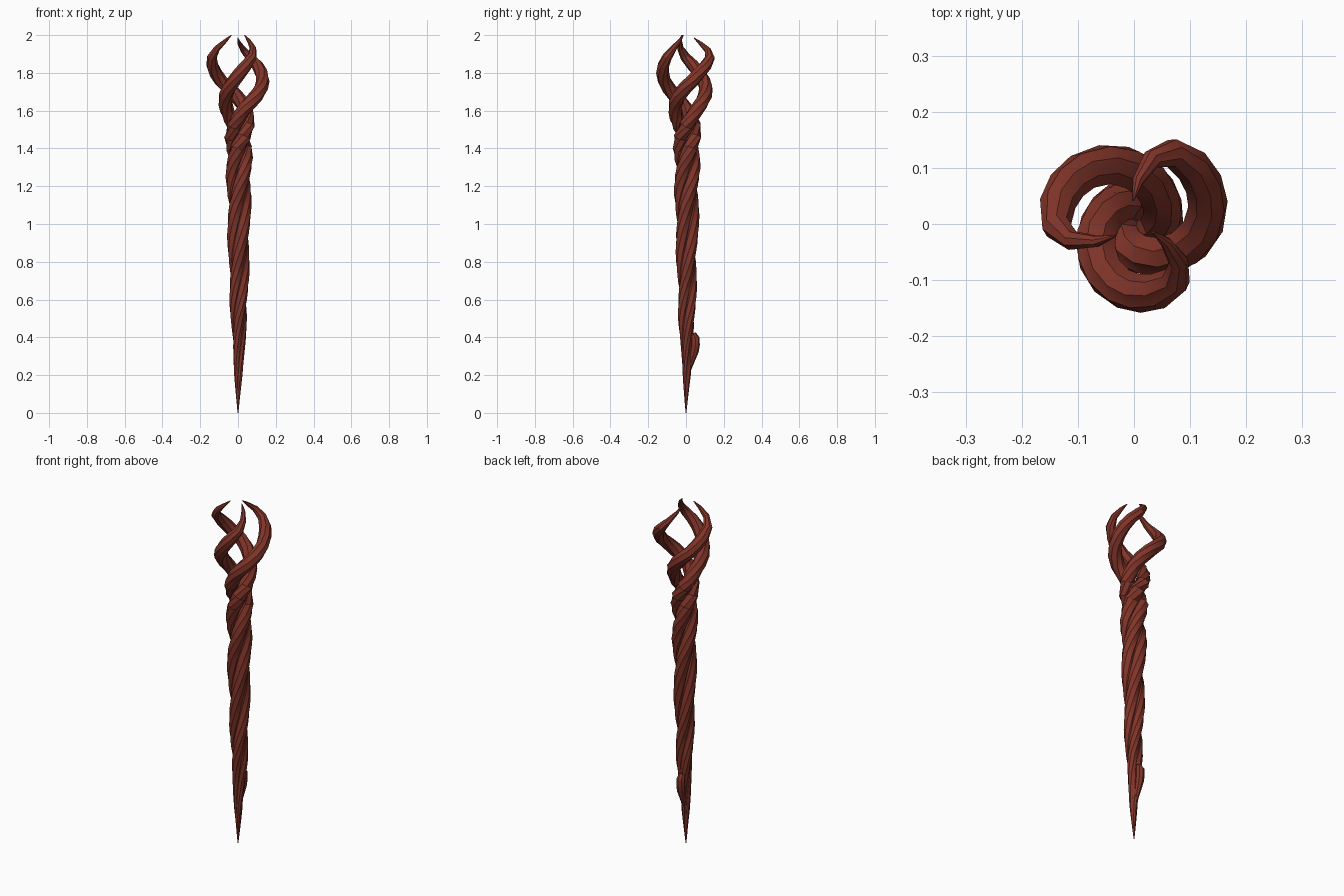
import bpy, bmesh
from math import sin, cos, pi, radians
from mathutils import Vector

if "Cube" in bpy.data.objects:
    bpy.data.objects.remove(bpy.data.objects["Cube"])

bark = bpy.data.materials.new("red_bark")
bark.diffuse_color = (0.22, 0.035, 0.022, 1)
bark.use_nodes = True
bark.node_tree.nodes["Principled BSDF"].inputs["Base Color"].default_value = bark.diffuse_color

SIDES = 16
RIB = (1.05, 0.96, 1.04, 0.98, 1.06, 0.93, 1.03, 0.95)   # grooved bark cross-section

# height, twist angle, distance from axis, strand radius
PROFILE = [
    (0.00, -540, .000, .002), (0.20, -520, .009, .014), (0.35, -490, .013, .020),
    (0.50, -450, .020, .026), (0.75, -358, .024, .031), (0.95, -293, .028, .034),
    (1.10, -245, .030, .036), (1.20, -203, .032, .036), (1.30, -155, .034, .037),
    (1.40, -98, .036, .038), (1.46, -53, .039, .038), (1.52, -2, .045, .037),
    (1.56, 28, .052, .036), (1.60, 52, .063, .036), (1.64, 76, .080, .036),
    (1.68, 98, .098, .036), (1.72, 117, .115, .035), (1.76, 135, .128, .034),
    (1.80, 150, .135, .033), (1.84, 165, .138, .031), (1.885, 182, .135, .025),
    (1.93, 195, .112, .017), (1.97, 205, .072, .010), (2.00, 212, .040, .002),
]


def sweep(name, points, radii, outward):
    """Ribbed tube through points; outward gives the section's reference direction."""
    bm = bmesh.new()
    rings = []
    n = len(points)
    for i, p in enumerate(points):
        t = (points[min(i + 1, n - 1)] - points[max(i - 1, 0)]).normalized()
        u = (outward[i] - t * outward[i].dot(t)).normalized()
        v = t.cross(u)
        ring = []
        for k in range(SIDES):
            a = 2 * pi * k / SIDES
            r = radii[i] * RIB[k % len(RIB)]
            ring.append(bm.verts.new(p + u * (r * cos(a)) + v * (r * sin(a))))
        rings.append(ring)
    for a, b in zip(rings, rings[1:]):
        for k in range(SIDES):
            j = (k + 1) % SIDES
            bm.faces.new((a[k], a[j], b[j], b[k]))
    bm.faces.new(rings[0][::-1])
    bm.faces.new(rings[-1])
    bmesh.ops.recalc_face_normals(bm, faces=bm.faces)
    me = bpy.data.meshes.new(name)
    bm.to_mesh(me)
    bm.free()
    me.materials.append(bark)
    ob = bpy.data.objects.new(name, me)
    bpy.context.collection.objects.link(ob)
    bpy.context.view_layer.objects.active = ob
    ob.select_set(True)
    bpy.ops.object.shade_smooth_by_angle(angle=radians(30))
    ob.select_set(False)
    return ob


# Fill long gaps in the profile so the twist stays even
samples = []
for a, b in zip(PROFILE, PROFILE[1:]):
    steps = max(1, round((b[0] - a[0]) / 0.05))
    for s in range(steps):
        samples.append([x + (y - x) * s / steps for x, y in zip(a, b)])
samples.append(PROFILE[-1])

# Three twisted strands, opening into claws at the top
for label, phase, drop, spread in (("left", 0, 0, 1.02), ("right", -120, .015, 1.06),
                                   ("front", -235, 0, .92)):
    pts, rad, out = [], [], []
    for z, ang, dist, r in samples:
        d = Vector((cos(radians(ang + phase)), sin(radians(ang + phase)), 0))
        lean = .005 * min(1, z / .5) * min(1, max(0, (1.8 - z) / .3))
        open_up = 1 + (spread - 1) * min(1, max(0, (z - 1.5) / .2))
        pts.append(d * dist * open_up
                   + Vector((lean, lean, z - drop * max(0, z - 1.8) / .2)))
        rad.append(r)
        out.append(d)
    sweep("strand_" + label, pts, rad, out)

# Blunt broken shoot low on the back
shoot = [(.005, .18, .004), (.022, .25, .013), (.044, .325, .022),
         (.049, .36, .023), (.049, .395, .022), (.037, .42, .015)]
sweep("broken_shoot", [Vector((0, y, z)) for y, z, r in shoot],
      [r for y, z, r in shoot], [Vector((0, 1, 0))] * len(shoot))
